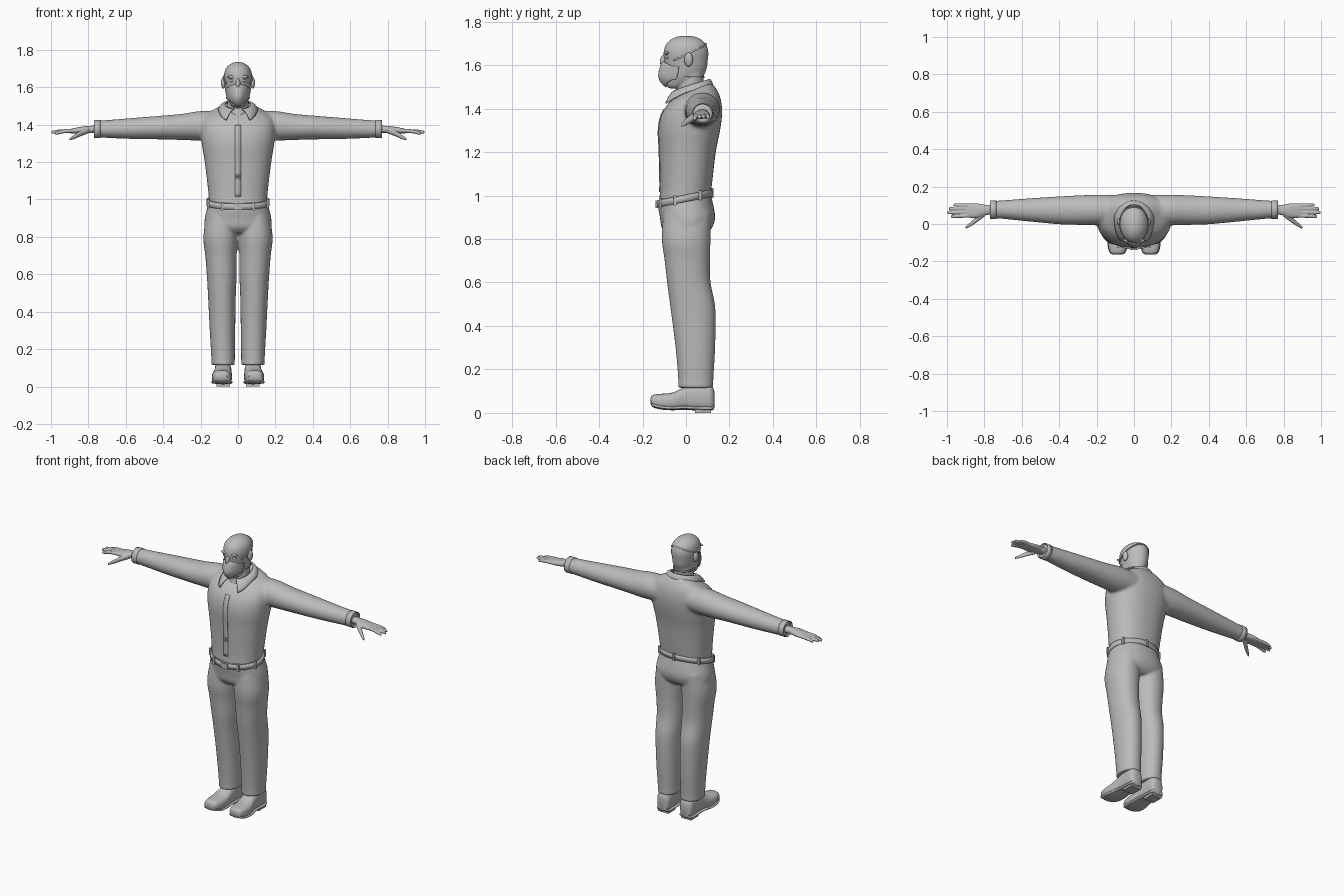
import bpy, bmesh, math
from mathutils import Vector

if "Cube" in bpy.data.objects:
    bpy.data.objects.remove(bpy.data.objects["Cube"])

grey = bpy.data.materials.new("plain_grey")
grey.diffuse_color = (0.5, 0.5, 0.5, 1)
grey.use_nodes = True
grey.node_tree.nodes["Principled BSDF"].inputs["Base Color"].default_value = grey.diffuse_color


def finish(name, bm, voxel=0, smooth=0, thick=0):
    bmesh.ops.recalc_face_normals(bm, faces=bm.faces[:])
    me = bpy.data.meshes.new(name)
    bm.to_mesh(me)
    bm.free()
    ob = bpy.data.objects.new(name, me)
    bpy.context.collection.objects.link(ob)
    me.materials.append(grey)
    if thick:
        m = ob.modifiers.new("thickness", 'SOLIDIFY')
        m.thickness, m.offset = thick, 0
    if voxel:
        m = ob.modifiers.new("merge", 'REMESH')
        m.mode, m.voxel_size, m.use_smooth_shade = 'VOXEL', voxel, True
        m = ob.modifiers.new("soften", 'SMOOTH')
        m.factor, m.iterations = 0.5, smooth
    bpy.context.view_layer.objects.active = ob
    ob.select_set(True)
    bpy.ops.object.shade_smooth_by_angle(angle=math.radians(45))
    ob.select_set(False)
    return ob


def spline(rows, steps=4):
    """Smooth interpolation between rows of numbers."""
    out, n = [], len(rows)
    for i in range(n - 1):
        a, b, c, d = (rows[min(max(i + k, 0), n - 1)] for k in (-1, 0, 1, 2))
        for s in range(steps):
            t = s / steps
            out.append([q + 0.5 * t * (r - p + t * (2*p - 5*q + 4*r - w + t * (3*(q - r) + w - p)))
                        for p, q, r, w in zip(a, b, c, d)])
    return out + [list(rows[-1])]


def loft(bm, rings, seg=32, power=1.0):
    """Rings are (centre, half axis, half axis); the ends are capped."""
    loops = []
    for c, u, v in rings:
        loop = []
        for k in range(seg):
            a = math.tau * k / seg
            ca, sa = math.cos(a), math.sin(a)
            loop.append(bm.verts.new(Vector(c)
                        + Vector(u) * math.copysign(abs(ca) ** power, ca)
                        + Vector(v) * math.copysign(abs(sa) ** power, sa)))
        loops.append(loop)
    for p, q in zip(loops, loops[1:]):
        for k in range(seg):
            bm.faces.new((p[k], p[(k+1) % seg], q[(k+1) % seg], q[k]))
    bm.faces.new(loops[0])
    bm.faces.new(loops[-1])


def upright(bm, rows, power=1.0, seg=40):
    """Rows are z, x centre, y centre, x radius, y radius, tilt."""
    loft(bm, [((x, y, z), (rx, 0, 0), (0, ry, ry * t))
              for z, x, y, rx, ry, t in spline(rows)], seg, power)


def tube(bm, points):
    """Points are x, y, z, radius; runs mostly along x."""
    loft(bm, [((x, y, z), (0, r, 0), (0, 0, r)) for x, y, z, r in spline(points)], 12)


def sheet(name, f, nu, nv, thick, closed=False):
    bm = bmesh.new()
    g = [[bm.verts.new(f(i / nu, j / nv)) for j in range(nv + 1)]
         for i in range(nu if closed else nu + 1)]
    for i in range(nu):
        for j in range(nv):
            a, b = g[i], g[(i + 1) % len(g)]
            bm.faces.new((a[j], b[j], b[j+1], a[j+1]))
    return finish(name, bm, thick=thick)


def ball(name, loc, size):
    bm = bmesh.new()
    bmesh.ops.create_uvsphere(bm, u_segments=20, v_segments=12, radius=1)
    for v in bm.verts:
        v.co = Vector(loc) + Vector(v.co[k] * size[k] for k in range(3))
    finish(name, bm)


def box(name, loc, size):
    bm = bmesh.new()
    bmesh.ops.create_cube(bm, size=1)
    for v in bm.verts:
        v.co = Vector(loc) + Vector(v.co[k] * size[k] for k in range(3))
    finish(name, bm)


# shirt: torso and both sleeves merged into one soft surface
TORSO = [(0.985, 0, -0.005, 0.155, 0.118, 0.15), (1.05, 0, 0, 0.16, 0.12, 0.05),
         (1.2, 0, 0.007, 0.178, 0.13, 0), (1.3, 0, 0.015, 0.194, 0.142, 0),
         (1.37, 0, 0.026, 0.2, 0.14, 0), (1.42, 0, 0.04, 0.195, 0.124, 0),
         (1.455, 0, 0.045, 0.17, 0.107, 0.12), (1.48, 0, 0.04, 0.12, 0.088, 0.3),
         (1.495, 0, 0.035, 0.08, 0.07, 0.4)]
SLEEVE = [(0.1, 0.075, 1.395, 0.08, 0.075), (0.2, 0.075, 1.394, 0.082, 0.079),
          (0.3, 0.074, 1.388, 0.079, 0.07), (0.4, 0.073, 1.385, 0.075, 0.064),
          (0.55, 0.075, 1.38, 0.063, 0.057), (0.7, 0.077, 1.377, 0.05, 0.048),
          (0.765, 0.077, 1.377, 0.046, 0.045)]
bm = bmesh.new()
upright(bm, TORSO, 0.88)
for s in (-1, 1):
    loft(bm, [((s * x, y, z), (0, a, 0), (0, 0, b)) for x, y, z, a, b in spline(SLEEVE)])
finish("shirt", bm, 0.008, 8)

# trousers: hips and both legs
HIPS = [(1.0, 0, -0.007, 0.155, 0.116, 0.15), (0.96, 0, -0.003, 0.164, 0.125, 0.1),
        (0.9, 0, 0.007, 0.178, 0.127, 0), (0.85, 0, 0.004, 0.178, 0.115, 0),
        (0.82, 0, 0.002, 0.165, 0.085, 0)]
LEG = [(0.92, 0.085, 0.006, 0.083, 0.11, 0), (0.8, 0.093, 0.001, 0.092, 0.112, 0),
       (0.7, 0.091, 0.006, 0.084, 0.104, 0), (0.6, 0.087, 0.013, 0.08, 0.1, 0),
       (0.48, 0.086, 0.032, 0.074, 0.103, 0), (0.3, 0.083, 0.043, 0.068, 0.091, 0),
       (0.16, 0.08, 0.045, 0.063, 0.081, 0), (0.115, 0.08, 0.045, 0.063, 0.081, 0)]
bm = bmesh.new()
upright(bm, HIPS, 0.9)
for s in (-1, 1):
    upright(bm, [(z, s * x, y, a, b, t) for z, x, y, a, b, t in LEG], 0.92)
finish("trousers", bm, 0.007, 5)

# belt with loops and buckle
def belt_point(a, h, grow=0.0):
    y = (0.124 + grow) * math.sin(a)
    return Vector(((0.165 + grow) * math.cos(a), y - 0.007, 0.986 + 0.2 * y + h))

sheet("belt", lambda u, v: belt_point(math.tau * u, (v - 0.5) * 0.032), 64, 2, 0.009, True)
for deg in (35, 90, 145, 200, 240, 300, 340):
    box("belt_loop", belt_point(math.radians(deg), 0, 0.004), (0.013, 0.013, 0.044))
box("buckle", belt_point(-math.pi / 2, 0, 0.004), (0.045, 0.01, 0.034))

# head, neck and ears
HEAD = [(1.493, 0, -0.05, 0.018, 0.025, 0), (1.503, 0, -0.044, 0.036, 0.045, 0),
        (1.54, 0, -0.015, 0.056, 0.085, 0), (1.58, 0, -0.002, 0.065, 0.096, 0),
        (1.62, 0, 0, 0.071, 0.1, 0), (1.66, 0, 0, 0.075, 0.103, 0),
        (1.695, 0, 0, 0.068, 0.092, 0), (1.718, 0, 0, 0.05, 0.069, 0),
        (1.731, 0, 0, 0.028, 0.04, 0), (1.735, 0, 0, 0.006, 0.008, 0)]
NECK = [(1.4, 0, 0.02, 0.066, 0.085, 0), (1.46, 0, 0.02, 0.06, 0.068, 0),
        (1.52, 0, 0.022, 0.056, 0.058, 0), (1.58, 0, 0.026, 0.057, 0.06, 0)]
bm = bmesh.new()
upright(bm, HEAD)
upright(bm, NECK)
finish("head", bm, 0.005, 4)
for s in (-1, 1):
    ball("ear", (s * 0.078, 0.012, 1.625), (0.013, 0.02, 0.032))
    ball("eye", (s * 0.03, -0.086, 1.636), (0.014, 0.009, 0.008))
    ball("brow", (s * 0.03, -0.088, 1.655), (0.026, 0.011, 0.008))
ball("nose", (0, -0.1, 1.617), (0.013, 0.02, 0.03))

# face mask and its straps follow the head surface
PROFILE = spline(HEAD, 8)

def on_head(a, z, grow):
    r = min(PROFILE, key=lambda p: abs(p[0] - z))
    return Vector(((r[3] + grow) * math.sin(a), r[2] - (r[4] + grow) * math.cos(a), z))

def mask_point(u, v):
    a = (u - 0.5) * 2.5
    c = math.cos(a / 2.5 * math.pi) ** 2
    low, high = 1.535 - 0.036 * c, 1.593 + 0.024 * c
    p = on_head(a, low + (high - low) * v, 0.004)
    p.y -= 0.022 * c * math.sin(math.pi * v) ** 0.7
    return p

sheet("mask", mask_point, 24, 14, 0.004)

def upper_strap(u, v):
    a = 1.0 + u * (math.tau - 2.0)
    return on_head(a, 1.645 - 0.05 * math.cos(a) + 0.007 * v, 0.003)

def lower_strap(u, v):
    a = math.tau * u
    return Vector((0.061 * math.sin(a), 0.018 - 0.066 * math.cos(a), 1.54 + 0.007 * v))

sheet("upper_strap", upper_strap, 40, 1, 0.004)
sheet("lower_strap", lower_strap, 40, 1, 0.004, True)

# collar folded around the neck, with two pointed flaps in front
def collar_point(u, v):
    a = 0.3 + u * (math.tau - 0.6)
    front = max(0.0, math.cos(a)) ** 2
    top = Vector((0.068 * math.sin(a), 0.026 - 0.078 * math.cos(a), 1.507 - 0.025 * math.cos(a)))
    side = math.copysign(1, math.sin(a))
    low = Vector((0.104 * math.sin(a) + side * 0.035 * front,
                  0.03 - 0.095 * math.cos(a) - 0.035 * front,
                  1.482 - 0.018 * math.cos(a) - 0.045 * front))
    p = top.lerp(low, v)
    p.z += 0.012 * math.sin(math.pi * v)
    return p

sheet("collar", collar_point, 48, 5, 0.006)

# button placket down the chest
RIBS = spline(TORSO, 8)

def placket_point(u, v):
    r = min(RIBS, key=lambda p: abs(p[0] - (1.02 + 0.38 * v)))
    return Vector(((u - 0.5) * 0.03, r[2] - r[4] - 0.001, r[0]))

sheet("placket", placket_point, 1, 24, 0.004)

# cuffs, hands and shoes on each side
FINGERS = [(0.965, 0.102, 1.358, 0.098), (0.99, 0.082, 1.36, 0.082),
           (0.997, 0.061, 1.358, 0.064), (0.98, 0.04, 1.352, 0.046)]
PALM = [(0.74, 0.077, 1.376, 0.026, 0.021), (0.79, 0.075, 1.375, 0.027, 0.019),
        (0.83, 0.072, 1.372, 0.037, 0.018), (0.87, 0.071, 1.368, 0.039, 0.015),
        (0.9, 0.071, 1.365, 0.034, 0.011)]
SHOE = [(-0.163, 0.088, 0.043, 0.068, 0.022), (-0.152, 0.088, 0.026, 0.083, 0.04),
        (-0.11, 0.087, 0.015, 0.088, 0.052), (-0.06, 0.085, 0.012, 0.094, 0.053),
        (-0.01, 0.081, 0.014, 0.118, 0.047), (0.03, 0.08, 0.012, 0.135, 0.045),
        (0.1, 0.08, 0.01, 0.135, 0.044), (0.122, 0.08, 0.012, 0.12, 0.036),
        (0.13, 0.08, 0.022, 0.1, 0.022)]
for s in (-1, 1):
    sheet("cuff", lambda u, v: Vector((s * (0.735 + 0.035 * v), 0.077 + 0.047 * math.cos(math.tau * u),
                                       1.377 + 0.046 * math.sin(math.tau * u))), 32, 1, 0.005, True)
    bm = bmesh.new()
    loft(bm, [((s * x, y, z), (0, a, 0), (0, 0, b)) for x, y, z, a, b in spline(PALM)], 24, 0.85)
    for x, y, z, base in FINGERS:
        tube(bm, [(s * 0.87, base, 1.367, 0.0105), (s * 0.92, (base + y) / 2, 1.366, 0.0105),
                  (s * (x - 0.012), y, z + 0.003, 0.009), (s * x, y, z, 0.005)])
    tube(bm, [(s * 0.8, 0.055, 1.37, 0.017), (s * 0.84, 0.025, 1.354, 0.016),
              (s * 0.875, -0.002, 1.335, 0.012), (s * 0.9, -0.019, 1.322, 0.007)])
    finish("hand", bm, 0.0032, 3)

    bm = bmesh.new()
    loft(bm, [((s * x, y, (lo + hi) / 2), (r, 0, 0), (0, 0, (hi - lo) / 2))
              for y, x, lo, hi, r in spline(SHOE)], 28, 0.75)
    finish("shoe", bm)
    bm = bmesh.new()
    loft(bm, [((s * x, y, lo + 0.011), (r + 0.003, 0, 0), (0, 0, 0.008))
              for y, x, lo, hi, r in spline(SHOE)], 28, 0.5)
    finish("sole", bm)
    box("heel", (s * 0.08, 0.078, 0.01), (0.072, 0.075, 0.02))
